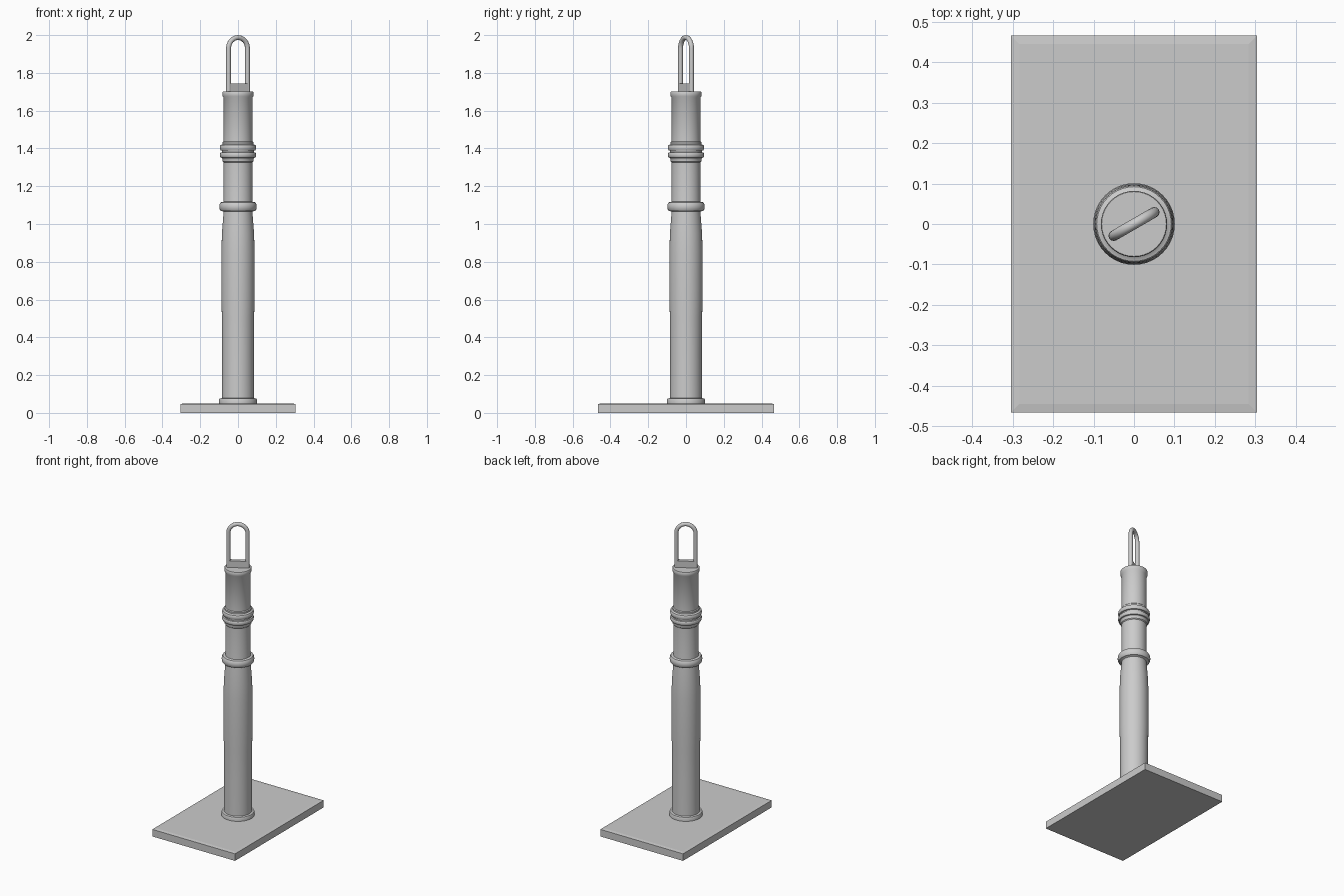
import bpy, bmesh, math
from mathutils import Matrix

if "Cube" in bpy.data.objects:
    bpy.data.objects.remove(bpy.data.objects["Cube"])


def add_object(name, bm, angle=35):
    bmesh.ops.recalc_face_normals(bm, faces=bm.faces)
    mesh = bpy.data.meshes.new(name)
    bm.to_mesh(mesh)
    bm.free()
    ob = bpy.data.objects.new(name, mesh)
    bpy.context.collection.objects.link(ob)
    bpy.ops.object.select_all(action='DESELECT')
    ob.select_set(True)
    bpy.context.view_layer.objects.active = ob
    bpy.ops.object.shade_smooth_by_angle(angle=math.radians(angle))
    return ob


def lathe(name, profile, sides=40):
    bm = bmesh.new()
    rings = [[bm.verts.new((r * math.cos(2 * math.pi * i / sides),
                            r * math.sin(2 * math.pi * i / sides), z))
              for i in range(sides)] for r, z in profile]
    for a, b in zip(rings, rings[1:]):
        for i in range(sides):
            j = (i + 1) % sides
            bm.faces.new((a[i], a[j], b[j], b[i]))
    bm.faces.new(rings[0])
    bm.faces.new(rings[-1])
    return add_object(name, bm)


def bead(radius, neck, z0, z1, steps=6):
    """Rounded ring section from z0 to z1 bulging out to radius."""
    pts = []
    for i in range(steps + 1):
        t = math.pi * i / steps
        pts.append((neck + (radius - neck) * math.sin(t) ** 0.6 if 0 < i < steps else neck,
                    (z0 + z1) / 2 - (z1 - z0) / 2 * math.cos(t)))
    return pts


# Base plate with a very shallow sloped border on top
bm = bmesh.new()
bmesh.ops.create_cube(bm, size=1, matrix=Matrix.Translation((0, 0, 0.0235))
                      @ Matrix.Diagonal((0.61, 0.934, 0.047, 1)))
top = [f for f in bm.faces if f.normal.z > 0.9]
bmesh.ops.inset_region(bm, faces=top, thickness=0.03)
for v in top[0].verts:
    v.co.z = 0.05
add_object("base_plate", bm, 5)

# Turned post: foot ring, swelling shaft, collar, double bead, top lip
profile = [(0.1, 0.045), (0.101, 0.066), (0.097, 0.075), (0.085, 0.078),
           (0.084, 0.3), (0.085, 0.5), (0.088, 0.6), (0.088, 0.85),
           (0.085, 0.95), (0.078, 1.04), (0.076, 1.065)]
profile += bead(0.099, 0.077, 1.066, 1.118)
profile += [(0.076, 1.125), (0.076, 1.325), (0.081, 1.33), (0.081, 1.343)]
profile += bead(0.096, 0.085, 1.35, 1.38)
profile += bead(0.096, 0.085, 1.388, 1.42)
profile += [(0.081, 1.423), (0.081, 1.433), (0.076, 1.438), (0.076, 1.668),
            (0.082, 1.677), (0.082, 1.698), (0.080, 1.701)]
lathe("post", profile)

# Loop handle on top, turned 30 degrees
half, rad, sides = 0.058, 0.013, 12
turn = Matrix.Rotation(math.radians(30), 4, 'Z')
arch = 2.0 - rad - half
path = [(half, 1.69, 0)]
path += [(half * math.cos(t), arch + half * math.sin(t), t)
         for t in (math.pi * i / 16 for i in range(17))]
path += [(-half, 1.69, math.pi)]
bm = bmesh.new()
rings = []
for x, z, t in path:
    ring = []
    for k in range(sides):
        a = 2 * math.pi * k / sides
        off = rad * math.cos(a)
        ring.append(bm.verts.new((x + off * math.cos(t), rad * math.sin(a),
                                  z + off * math.sin(t))))
    rings.append(ring)
for a, b in zip(rings, rings[1:]):
    for i in range(sides):
        j = (i + 1) % sides
        bm.faces.new((a[i], a[j], b[j], b[i]))
bm.faces.new(rings[0])
bm.faces.new(rings[-1])
bm.transform(turn)
add_object("loop_handle", bm, 40)

# Cross block filling the foot of the loop
bm = bmesh.new()
bmesh.ops.create_cube(bm, size=1, matrix=turn @ Matrix.Translation((0, 0, 1.7175))
                      @ Matrix.Diagonal((0.112, 0.024, 0.055, 1)))
add_object("handle_block", bm)
